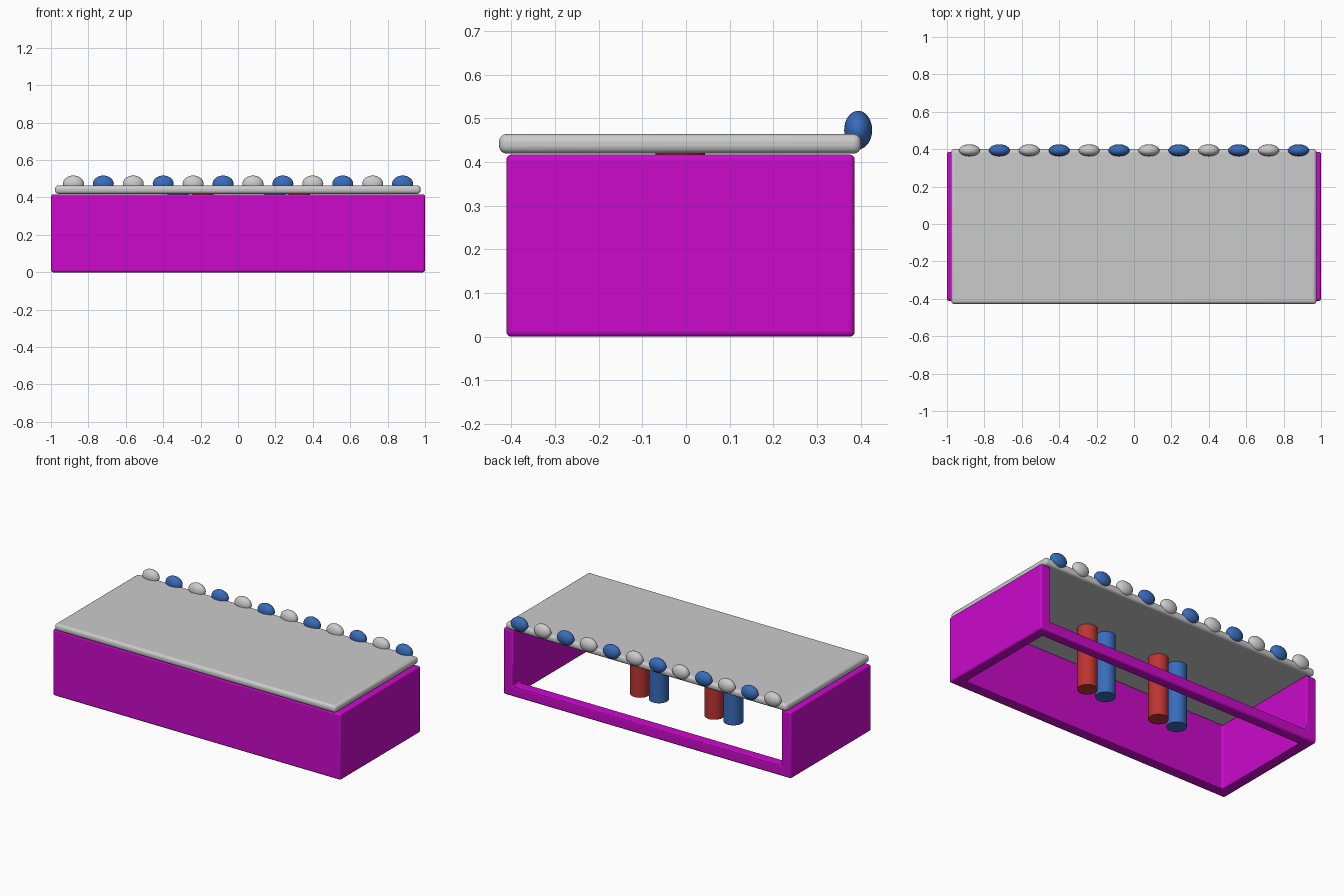
import bpy, bmesh

if "Cube" in bpy.data.objects:
    bpy.data.objects.remove(bpy.data.objects["Cube"])


def material(name, rgb):
    m = bpy.data.materials.new(name)
    m.diffuse_color = (*rgb, 1)
    m.use_nodes = True
    m.node_tree.nodes["Principled BSDF"].inputs["Base Color"].default_value = m.diffuse_color
    return m


MAGENTA = material("magenta", (0.6, 0.003, 0.6))
BLUE = material("blue", (0.04, 0.15, 0.5))
RED = material("red", (0.5, 0.035, 0.03))


def finish(ob, name, mat=None):
    ob.name = name
    if mat:
        ob.data.materials.append(mat)
    return ob


def box(name, lo, hi, mat=None):
    bpy.ops.mesh.primitive_cube_add(size=1, location=[(a + b) / 2 for a, b in zip(lo, hi)])
    ob = bpy.context.object
    ob.scale = [b - a for a, b in zip(lo, hi)]
    bpy.ops.object.transform_apply(location=False, rotation=False, scale=True)
    return finish(ob, name, mat)


def round_edges(ob, width):
    bev = ob.modifiers.new("Round edges", 'BEVEL')
    bev.width, bev.segments = width, 4
    bpy.ops.object.select_all(action='DESELECT')
    ob.select_set(True)
    bpy.context.view_layer.objects.active = ob
    bpy.ops.object.shade_smooth_by_angle()


def prism_x(name, profile, half):
    """Extrude a (y, z) profile from -half to +half along x."""
    bm = bmesh.new()
    face = bm.faces.new([bm.verts.new((-half, y, z)) for y, z in profile])
    ext = bmesh.ops.extrude_face_region(bm, geom=[face])
    verts = [g for g in ext["geom"] if isinstance(g, bmesh.types.BMVert)]
    bmesh.ops.translate(bm, verts=verts, vec=(2 * half, 0, 0))
    bmesh.ops.recalc_face_normals(bm, faces=bm.faces)
    me = bpy.data.meshes.new(name)
    bm.to_mesh(me)
    bm.free()
    ob = bpy.data.objects.new(name, me)
    bpy.context.collection.objects.link(ob)
    return ob


# Body: front, two sides and a low rear rail, open below and behind
body = box("body_shell", (-1, -0.411, 0), (1, 0.386, 0.417), MAGENTA)
cutter = prism_x("cavity_cutter", [(-0.341, -0.1), (0.316, -0.1), (0.316, 0.067),
                                   (0.5, 0.067), (0.5, 0.6), (-0.341, 0.6)], 0.93)
cutter.hide_render = True
cutter.hide_viewport = True
cut = body.modifiers.new("Cavity", 'BOOLEAN')
cut.object, cut.operation, cut.solver = cutter, 'DIFFERENCE', 'EXACT'
round_edges(body, 0.012)

# Top slab
slab = box("top_slab", (-0.978, -0.428, 0.419), (0.976, 0.401, 0.464))
round_edges(slab, 0.018)

# Row of alternating grey and blue knobs along the rear edge
for i in range(12):
    bpy.ops.mesh.primitive_uv_sphere_add(segments=32, ring_count=16, radius=1,
                                         location=(-0.88 + 0.16 * i, 0.394, 0.473))
    knob = finish(bpy.context.object, f"knob_{i + 1}", BLUE if i % 2 else None)
    knob.scale = (0.056, 0.032, 0.044)
    bpy.ops.object.shade_smooth()

# Two pairs of posts hanging under the slab
for name, x, mat in (("red_post_right", 0.328, RED), ("blue_post_right", 0.197, BLUE),
                     ("red_post_left", -0.188, RED), ("blue_post_left", -0.321, BLUE)):
    bpy.ops.mesh.primitive_cylinder_add(vertices=32, radius=0.057, depth=0.4,
                                        location=(x, -0.013, 0.23))
    finish(bpy.context.object, name, mat)
    bpy.ops.object.shade_smooth_by_angle()
